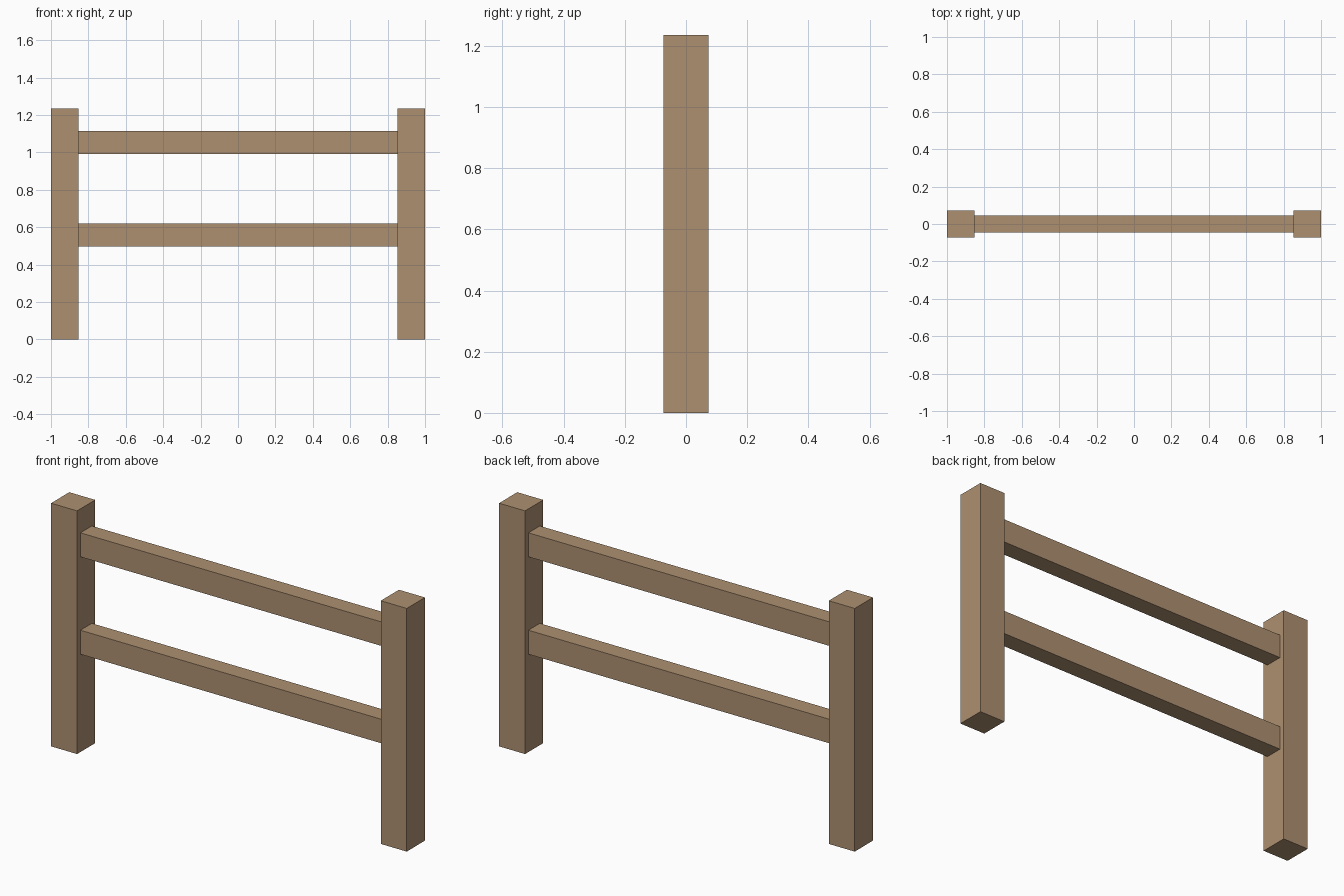
import bpy

if "Cube" in bpy.data.objects:
    bpy.data.objects.remove(bpy.data.objects["Cube"])

wood = bpy.data.materials.new("wood")
wood.diffuse_color = (0.42, 0.28, 0.165, 1)
wood.use_nodes = True
wood.node_tree.nodes["Principled BSDF"].inputs["Base Color"].default_value = wood.diffuse_color

POST = 0.146      # square post width
HEIGHT = 1.236    # post height


def box(name, size, centre):
    bpy.ops.mesh.primitive_cube_add(size=1, location=centre)
    ob = bpy.context.object
    ob.name = name
    ob.scale = size
    bpy.ops.object.transform_apply(location=False, rotation=False, scale=True)
    ob.data.materials.append(wood)
    return ob


# Square end posts
for name, side in (("left_post", -1), ("right_post", 1)):
    box(name, (POST, POST, HEIGHT), (side * (1 - POST / 2), 0, HEIGHT / 2))

# Horizontal rails spanning between the posts
for name, z in (("lower_rail", 0.558), ("upper_rail", 1.053)):
    box(name, (2 - 2 * POST, 0.092, 0.122), (0, 0, z))
